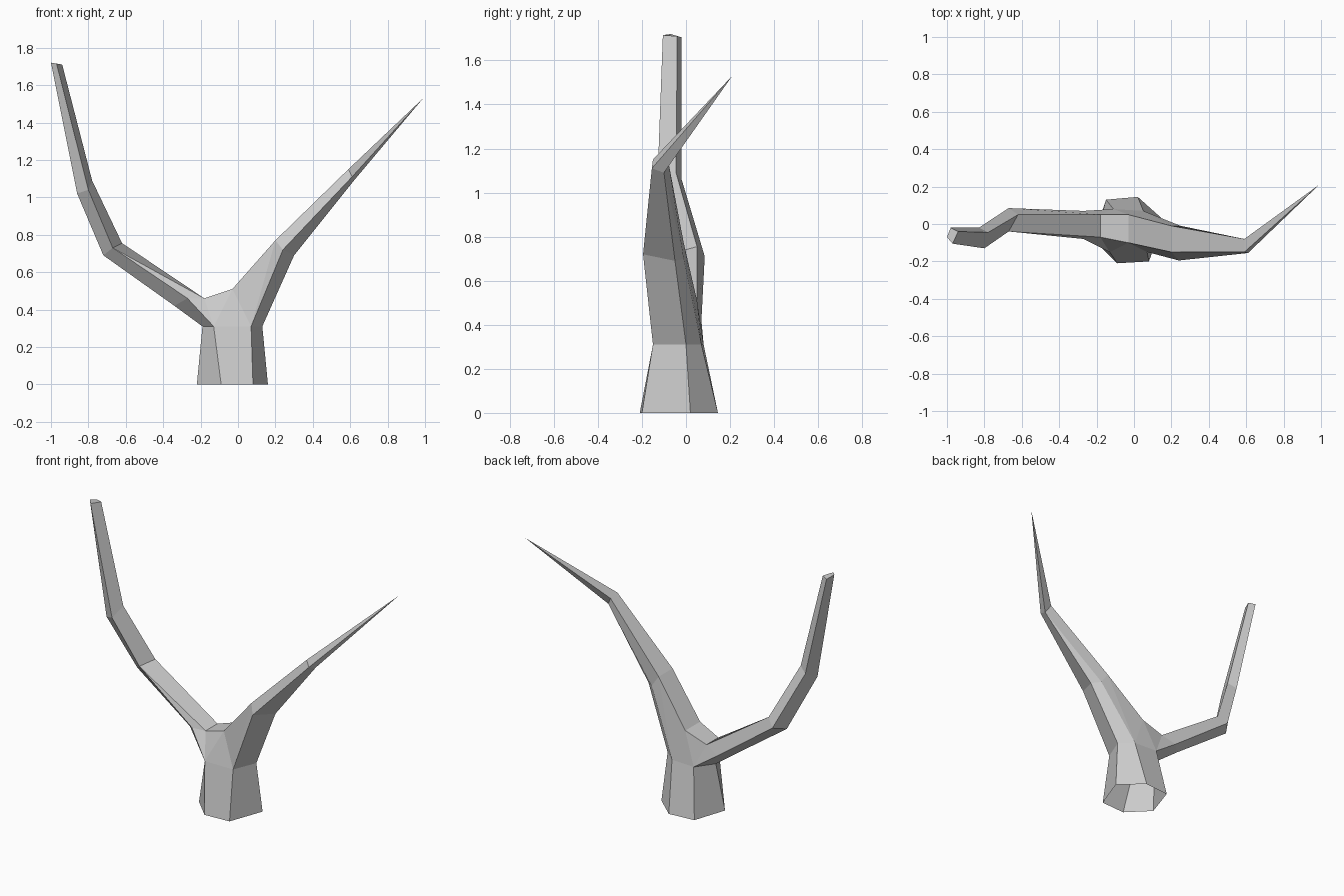
import bpy
import bmesh
from mathutils import Vector

default_cube = bpy.data.objects.get("Cube")
if default_cube:
    bpy.data.objects.remove(default_cube, do_unlink=True)

bark = bpy.data.materials.new("grey bark")
bark.use_nodes = True
bark.diffuse_color = (0.6, 0.6, 0.6, 1)
bark.node_tree.nodes["Principled BSDF"].inputs["Base Color"].default_value = bark.diffuse_color


def flat_ring(height, outline):
    """Horizontal cross-section at the given height."""
    return [Vector((x, y, height)) for x, y in outline]


def ring(*points):
    """Tilted cross-section; a repeated point merges two edges."""
    return [Vector(p) for p in points]


def loft(rings):
    """Quads joining each closed cross-section to the next."""
    faces = []
    for lower, upper in zip(rings, rings[1:]):
        count = len(lower)
        for i in range(count):
            j = (i + 1) % count
            faces.append((lower[i], lower[j], upper[j], upper[i]))
    return faces


def make_part(name, faces):
    """Weld a list of polygons into one flat-shaded object."""
    bm = bmesh.new()
    for corners in faces:
        unique = []
        for corner in corners:
            if corner not in unique:
                unique.append(corner)
        if len(unique) > 2:
            bm.faces.new([bm.verts.new(corner) for corner in unique])
    bmesh.ops.remove_doubles(bm, verts=bm.verts, dist=0.001)
    mesh = bpy.data.meshes.new(name)
    bm.to_mesh(mesh)
    bm.free()
    mesh.materials.append(bark)
    part = bpy.data.objects.new(name, mesh)
    bpy.context.scene.collection.objects.link(part)
    return part


# Trunk cross-sections, counter-clockwise from the front right corner
base = flat_ring(0, [(-.09, -.21), (.08, -.2), (.16, .02),
                     (.02, .145), (-.15, .13), (-.22, -.08)])
neck = flat_ring(.31, [(-.13, -.15), (.07, -.15), (.13, 0),
                       (.05, .07), (-.11, .08), (-.19, -.03)])

# Saddle of the fork, and where each limb leaves it
saddle_front, saddle_back = ring((-.03, -.1, .51), (-.03, .05, .51))
left_root = ring((.24, -.195, .72), (.3, -.05, .69), (.25, -.01, .7),
                 (.2, -.01, .77), (.2, -.15, .77))
right_root = ring((-.18, -.07, .46), (-.18, .05, .46), (-.27, .07, .42),
                  (-.34, 0, .42), (-.27, -.08, .46))

# Trunk with the fork; the underside stays open
front_a, front_b, side_left, back_b, back_a, side_right = neck
l_front, l_side, l_back, l_top_back, l_top_front = left_root
r_top_front, r_top_back, r_back, r_side, r_front = right_root
fork = [
    (front_b, side_left, l_side, l_front),
    (side_left, back_b, l_back, l_side),
    (back_b, saddle_back, l_top_back),
    (back_b, l_top_back, l_back),
    (saddle_front, l_top_front, l_top_back, saddle_back),
    (front_b, l_front, l_top_front),
    (front_b, l_top_front, saddle_front),
    (front_a, front_b, saddle_front),
    (front_a, saddle_front, r_top_front),
    (r_top_front, saddle_front, saddle_back, r_top_back),
    (back_b, back_a, saddle_back),
    (back_a, r_top_back, saddle_back),
    (front_a, r_top_front, r_front),
    (front_a, r_front, r_side, side_right),
    (side_right, r_side, r_back, back_a),
    (back_a, r_back, r_top_back),
]
make_part("trunk", loft([base, neck]) + fork)

# Left limb narrows to a sharp point
elbow_side = (.62, -.1, 1.09)
left_elbow = ring((.61, -.155, 1.11), elbow_side, elbow_side,
                  (.59, -.08, 1.14), (.59, -.15, 1.15))
left_tip = ring((.99, .21, 1.53)) * len(left_root)
make_part("left_limb", loft([left_root, left_elbow, left_tip]))


# Right limb bends upward and ends in a blunt cut
def limb_section(front, top, back, side):
    return ring(front, top, back, side, front)


right_bend = limb_section((-.67, -.04, .73), (-.62, .05, .755),
                          (-.67, .085, .71), (-.72, .01, .69))
right_rise = limb_section((-.8, -.13, 1.04), (-.78, -.045, 1.09),
                          (-.83, -.02, 1.06), (-.86, -.1, 1.02))
right_end = limb_section((-.97, -.105, 1.715), (-.94, -.04, 1.71),
                         (-.98, -.02, 1.705), (-1, -.07, 1.72))
right_faces = loft([right_root, right_bend, right_rise, right_end])
make_part("right_limb", right_faces + [tuple(right_end[:4])])
